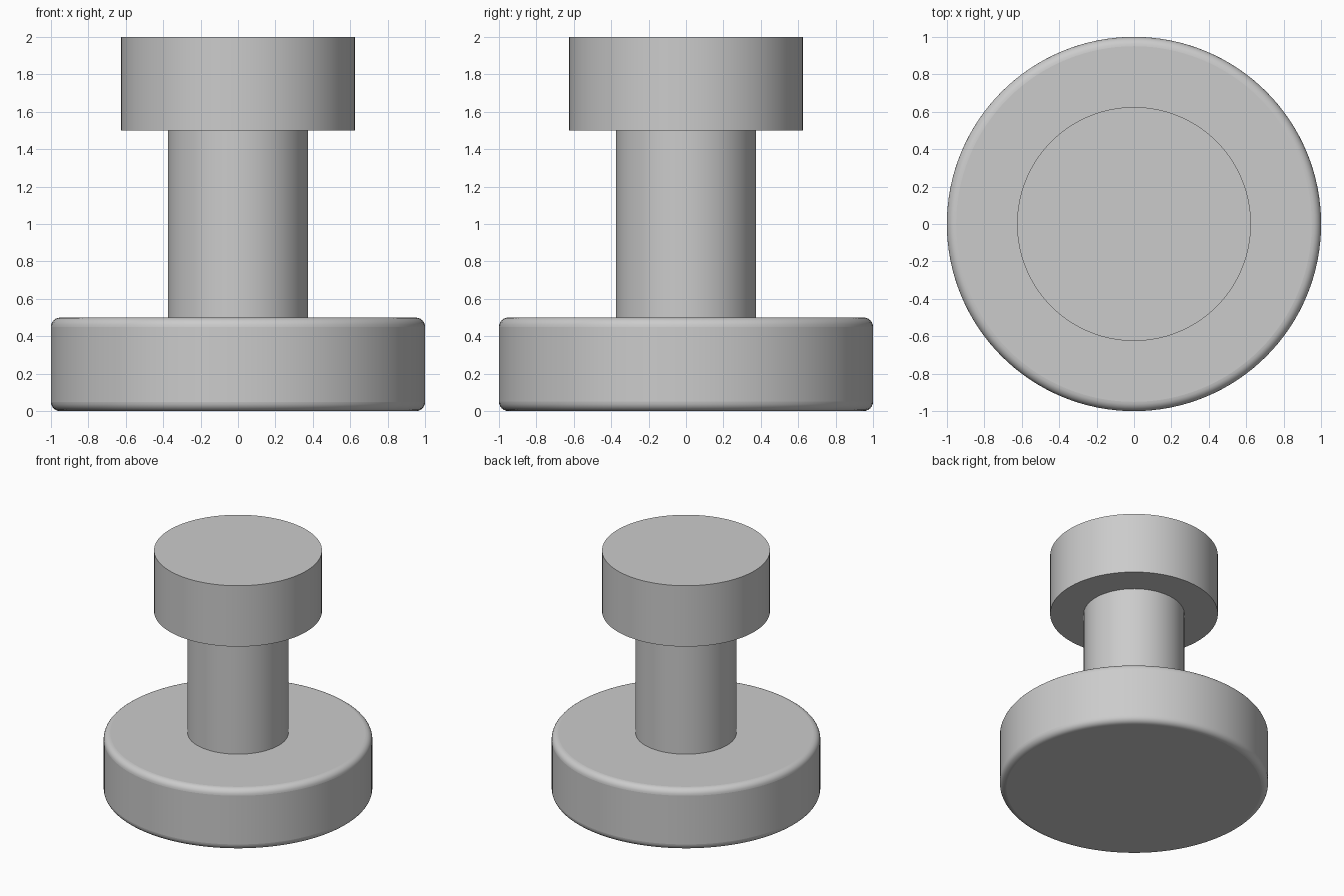
import bpy
import math

default = bpy.data.objects.get("Cube")
if default:
    bpy.data.objects.remove(default, do_unlink=True)

# Single grey material
GREY = (0.6, 0.6, 0.6, 1.0)
grey = bpy.data.materials.new("plain_grey")
grey.use_nodes = True
grey.diffuse_color = GREY
grey.node_tree.nodes["Principled BSDF"].inputs["Base Color"].default_value = GREY


def disc(name, radius, bottom, top, rounding=0.0):
    """Upright cylinder between two heights, with optional rounded rims."""
    bpy.ops.mesh.primitive_cylinder_add(
        vertices=128, radius=radius, depth=top - bottom,
        location=(0, 0, (bottom + top) / 2))
    obj = bpy.context.object
    obj.name = obj.data.name = name
    obj.data.materials.append(grey)
    bpy.ops.object.shade_smooth_by_angle(angle=math.radians(30))
    if rounding:
        bevel = obj.modifiers.new("rounded_rims", 'BEVEL')
        bevel.width = rounding
        bevel.segments = 6
        bevel.limit_method = 'ANGLE'
        bevel.angle_limit = math.radians(40)
        bpy.ops.object.modifier_apply(modifier=bevel.name)
        bpy.ops.object.shade_smooth_by_angle(angle=math.radians(30))
    return obj


# Wide rounded base, slim stem and sharp-edged head
disc("base", 1.0, 0.0, 0.5, rounding=0.05)
disc("stem", 0.375, 0.5, 1.5)
disc("head", 0.625, 1.5, 2.0)
